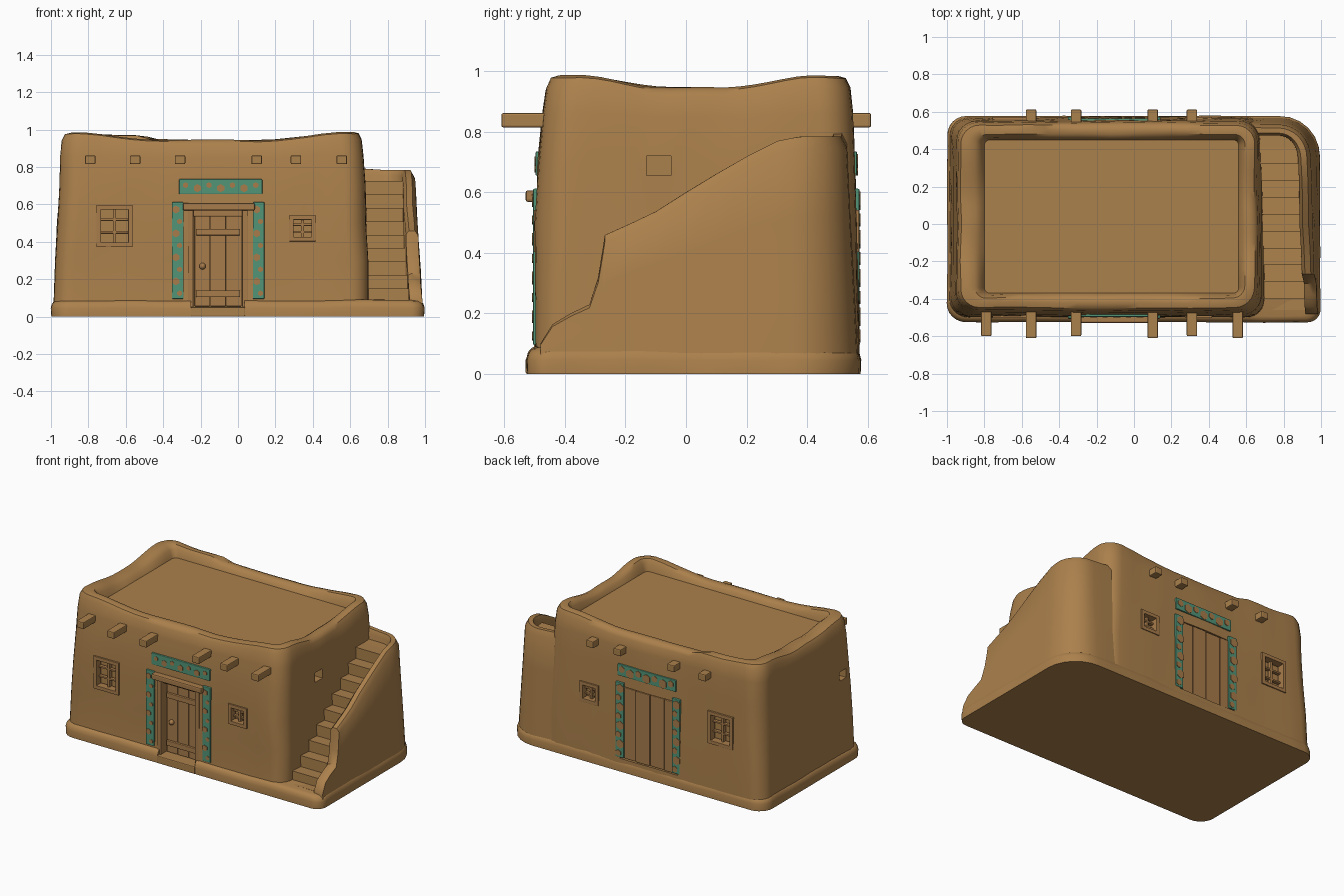
import bpy, bmesh, math
from mathutils import Vector, Matrix, noise

if "Cube" in bpy.data.objects:
    bpy.data.objects.remove(bpy.data.objects["Cube"])


def material(name, rgb):
    m = bpy.data.materials.new(name)
    m.diffuse_color = (*rgb, 1)
    m.use_nodes = True
    m.node_tree.nodes["Principled BSDF"].inputs["Base Color"].default_value = m.diffuse_color
    return m


ADOBE = material("adobe_brown", (0.41, 0.218, 0.072))
WOOD = material("wood_brown", (0.39, 0.20, 0.07))
TEAL = material("turquoise_tile", (0.085, 0.30, 0.185))


def finish(name, bm, mat, angle=None, bevel=0):
    if bevel:
        bmesh.ops.bevel(bm, geom=bm.edges[:], offset=bevel, segments=2, affect='EDGES', profile=0.5)
    bmesh.ops.recalc_face_normals(bm, faces=bm.faces[:])
    me = bpy.data.meshes.new(name)
    bm.to_mesh(me)
    bm.free()
    ob = bpy.data.objects.new(name, me)
    bpy.context.collection.objects.link(ob)
    me.materials.append(mat)
    if angle:
        smooth(ob, angle)
    return ob


def activate(ob):
    bpy.ops.object.select_all(action='DESELECT')
    ob.select_set(True)
    bpy.context.view_layer.objects.active = ob


def smooth(ob, angle):
    activate(ob)
    bpy.ops.object.shade_smooth_by_angle(angle=math.radians(angle))


def boxes(name, items, mat, bevel=0.0):
    """Several boxes (x0, x1, y0, y1, z0, z1) in one object."""
    bm = bmesh.new()
    for x0, x1, y0, y1, z0, z1 in items:
        c = Matrix.Translation(((x0 + x1) / 2, (y0 + y1) / 2, (z0 + z1) / 2))
        s = Matrix.Diagonal((abs(x1 - x0), abs(y1 - y0), abs(z1 - z0), 1))
        bmesh.ops.create_cube(bm, size=1, matrix=c @ s)
    return finish(name, bm, mat, bevel=bevel)


def ring(x0, x1, y0, y1, radii, arc=6, side=16):
    """Rounded rectangle with subdivided straight sides."""
    corners = [(x1, y0, -1, 1), (x1, y1, -1, -1), (x0, y1, 1, -1), (x0, y0, 1, 1)]
    arcs = []
    for k, (x, y, sx, sy) in enumerate(corners):
        r, a0 = radii[k], -math.pi / 2 + k * math.pi / 2
        arcs.append([Vector((x + sx * r + r * math.cos(a0 + i / arc * math.pi / 2),
                             y + sy * r + r * math.sin(a0 + i / arc * math.pi / 2))) for i in range(arc + 1)])
    pts = []
    for k in range(4):
        a, b = arcs[k][-1], arcs[(k + 1) % 4][0]
        pts += arcs[k] + [a.lerp(b, i / side) for i in range(1, side)]
    return pts


def loft(rings):
    """Skin rings of 3D points and cap both ends."""
    bm = bmesh.new()
    vs = [[bm.verts.new(p) for p in r] for r in rings]
    n = len(vs[0])
    for a, b in zip(vs, vs[1:]):
        for i in range(n):
            j = (i + 1) % n
            bm.faces.new((a[i], a[j], b[j], b[i]))
    bm.faces.new(vs[0][::-1])
    bm.faces.new(vs[-1])
    return bm


def clamp(v):
    v = max(0, min(1, v))
    return v * v * (3 - 2 * v)


def wave(x, y):
    """Parapet rises at the corners, with a small step in the back wall."""
    w = 0.040 * clamp((abs(x + 0.15) - 0.3) / 0.42) * clamp((abs(y - 0.03) - 0.08) / 0.32)
    return max(w, 0.022 if y > 0.3 and x < -0.48 else 0)


def lump(x, y, z, amount):
    return Vector((x, y, z)) + noise.noise_vector(Vector((x, y, z)) * 5) * amount


# House body with parapet and sunken roof
levels = [(-.99, .70, -.505, .572, .10, 0, 0), (-.982, .70, -.498, .572, .10, .10, 0),
          (-.975, .695, -.495, .567, .10, .3, 0), (-.965, .685, -.495, .562, .11, .5, 0),
          (-.955, .68, -.489, .556, .11, .7, 0), (-.947, .67, -.474, .55, .11, .85, .3),
          (-.94, .66, -.462, .542, .11, .915, .8), (-.925, .645, -.447, .528, .10, .938, 1),
          (-.895, .62, -.42, .505, .09, .946, 1), (-.85, .595, -.395, .48, .06, .943, 1),
          (-.82, .575, -.38, .462, .04, .93, .7), (-.80, .56, -.37, .45, .03, .905, 0)]
rings = []
for k, (x0, x1, y0, y1, r, z, w) in enumerate(levels):
    amt = 0.007 if 0 < k < len(levels) - 1 else 0
    rings.append([lump(p.x, p.y, z + w * wave(p.x, p.y), amt) for p in ring(x0, x1, y0, y1, [r] * 4)])
body = finish("house_body", loft(rings), ADOBE)

# Low soft plinth around the foot
plinth_rings = []
for d, z in ((0.0, 0), (0.0, .045), (.006, .068), (.018, .082), (.035, .088)):
    plinth_rings.append([lump(p.x, p.y, z, 0.006 if z else 0) for p in
                         ring(-.998 + d, .995 - d, -.525 + d, .577 - d, [.07, .22, .10, .10])])
plinth = finish("plinth", loft(plinth_rings), ADOBE)

# Openings: front door, back door, four windows, two side holes
WINDOWS = [(-.745, -.575, .385, .585), (.285, .405, .415, .53)]
cuts = [(-.25, .035, -.7, -.425, .05, .585), (-.335, .105, .54, .7, .088, .585),
        (.62, .8, -.13, -.05, .655, .72), (-1.1, -.91, -.38, -.31, .57, .63)]
for x0, x1, z0, z1 in WINDOWS:
    cuts += [(x0, x1, -.7, -.44, z0, z1), (x0, x1, .51, .7, z0, z1)]
cutter = boxes("opening_cutter", cuts, ADOBE)
cutter.hide_render = True
for ob in (body, plinth):
    activate(ob)
    mod = ob.modifiers.new("openings", 'BOOLEAN')
    mod.operation, mod.solver, mod.object = 'DIFFERENCE', 'EXACT', cutter
    bpy.ops.object.modifier_apply(modifier=mod.name)
    smooth(ob, 40)
bpy.data.objects.remove(cutter)

# Stair flight: one stepped side profile pulled sideways, and a landing behind it
prof = [(-.46, 0), (-.46, .09), (-.40, .09)]
for i in range(9):
    y, z = -.40 + .09 * i, .15 + .072 * i
    prof += [(y, z), (y + .09, z - .004)]
prof.append((.41, 0))
finish("stair_steps", loft([[(x, y, z) for y, z in prof] for x in (.62, .92)]), ADOBE)
boxes("stair_landing", [(.62, .86, .40, .49, .0, .722)], ADOBE)

# Stair outer wall, swept along the side and round the back corner
side = [(-.48, .10), (-.44, .165), (-.38, .20), (-.32, .23), (-.29, .32), (-.275, .40), (-.265, .46),
        (-.18, .50), (-.10, .54), (0, .60), (.10, .66), (.20, .72), (.30, .77), (.35, .78)]
path = [((.995, y), (1, 0), z) for y, z in side]
for i in range(1, 9):
    a = i / 8 * math.pi / 2
    path.append(((.775 + .22 * math.cos(a), .355 + .22 * math.sin(a)), (math.cos(a), math.sin(a)), .785))
path += [((.70, .575), (0, 1), .79), ((.60, .575), (0, 1), .80)]
THICK = .066
wall_rings = []
for (x, y), (nx, ny), top in path:
    sect = []
    for f, inset in ((0, 0), (.33, 0), (.66, 0), (.95, 0), (1, .018), (1, .05), (.96, THICK), (0, THICK)):
        z = top * f
        d = inset + .005 + .06 * (top if inset == THICK else z)
        sect.append(lump(x - nx * d, y - ny * d * .85, z, .005 if z else 0))
    wall_rings.append(sect)
finish("stair_wall", loft(wall_rings), ADOBE, 45)

# Roof beams poking through the walls
beams = [(x - .028, x + .028, -.60 - .01 * (i % 2), -.42, .815, .862)
         for i, x in enumerate((-.79, -.55, -.31, .10, .31, .555))]
beams += [(x - .028, x + .028, .50, .612, .815, .862) for x in (-.55, -.31, .10, .31)]
boxes("roof_beams", beams, ADOBE, .006)

# Windows: outer frame and glazing bars, front and back
bars = []
for wall, s in ((-.494, -1), (.563, 1)):
    for x0, x1, z0, z1 in WINDOWS:
        t = .012
        yi, yo = wall - s * .045, wall + s * .009
        bars += [(x0 - t, x0 + t, yi, yo, z0, z1), (x1 - t, x1 + t, yi, yo, z0, z1),
                 (x0 - t, x1 + t, yi, yo, z1 - t, z1 + t), (x0 - t, x1 + t, yi, yo, z0 - t, z0 + t)]
        xm, ym = (x0 + x1) / 2, wall - s * .018
        bars.append((xm - t * .7, xm + t * .7, yi, ym, z0, z1))
        for k in (1, 2):
            zm = z0 + (z1 - z0) * k / 3
            bars.append((x0, x1, yi, ym - s * .003, zm - t * .5, zm + t * .5))
boxes("window_frames", bars, WOOD, .002)

# Front door: planks, battens, posts, lintel and step
boxes("front_door_planks", [(x, x + .083, -.45, -.42, .055, .54) for x in (-.232, -.148, -.064)], WOOD, .004)
boxes("front_door_battens", [(-.225, .012, -.465, -.44, z, z + .035) for z in (.105, .435)], WOOD, .004)
boxes("front_door_frame", [(-.268, -.238, -.503, -.43, .05, .58), (.022, .052, -.503, -.43, .05, .58),
                           (-.245, .03, -.475, -.42, .535, .585)], WOOD, .005)
boxes("front_door_lintel", [(-.295, .09, -.53, -.44, .568, .607)], WOOD, .008)
boxes("front_step", [(-.252, .038, -.53, -.43, 0, .052)], ADOBE, .006)
bm = bmesh.new()
bmesh.ops.create_uvsphere(bm, u_segments=10, v_segments=6, radius=.018,
                          matrix=Matrix.Translation((-.19, -.455, .27)))
finish("front_door_knob", bm, WOOD, 60)

# Back door: four wide planks, slightly sunk
boxes("back_door_planks", [(-.335 + .11 * i, -.228 + .11 * i, .53, .565 - .004 * (i % 2), .09, .58)
                           for i in range(4)], WOOD, .005)

# Turquoise tile bands, with small brown pieces set in them (larger at the back)
tiles, studs = [], []
for yi, ys, yt in ((-.47, -.505, -.497), (.54, .573, .565)):
    s = 1 if ys > 0 else -1
    big = 1.45 if s > 0 else 1.0
    for x in (-.322, .11):
        tiles.append((x - .031, x + .031, yi, ys, .095, .612))
        for i in range(8):
            z = .125 + .064 * i
            studs.append((x + .010 * (-1) ** i / big, ys, z, (.021 if i % 2 else .015) * big))
    tiles.append((-.315, .13, yi, yt, .655, .735))
    for i in range(7):
        studs.append((-.28 + .0625 * i, yt, .695 + .008 * (-1) ** i, (.022 if i % 2 else .016) * big))
boxes("tile_bands", tiles, TEAL, .004)
bm = bmesh.new()
for x, y, z, r in studs:
    m = Matrix.Translation((x, y, z)) @ Matrix.Rotation(math.pi / 2, 4, 'X')
    bmesh.ops.create_cone(bm, cap_ends=True, segments=6, radius1=r, radius2=r, depth=.007, matrix=m)
finish("tile_studs", bm, WOOD)
